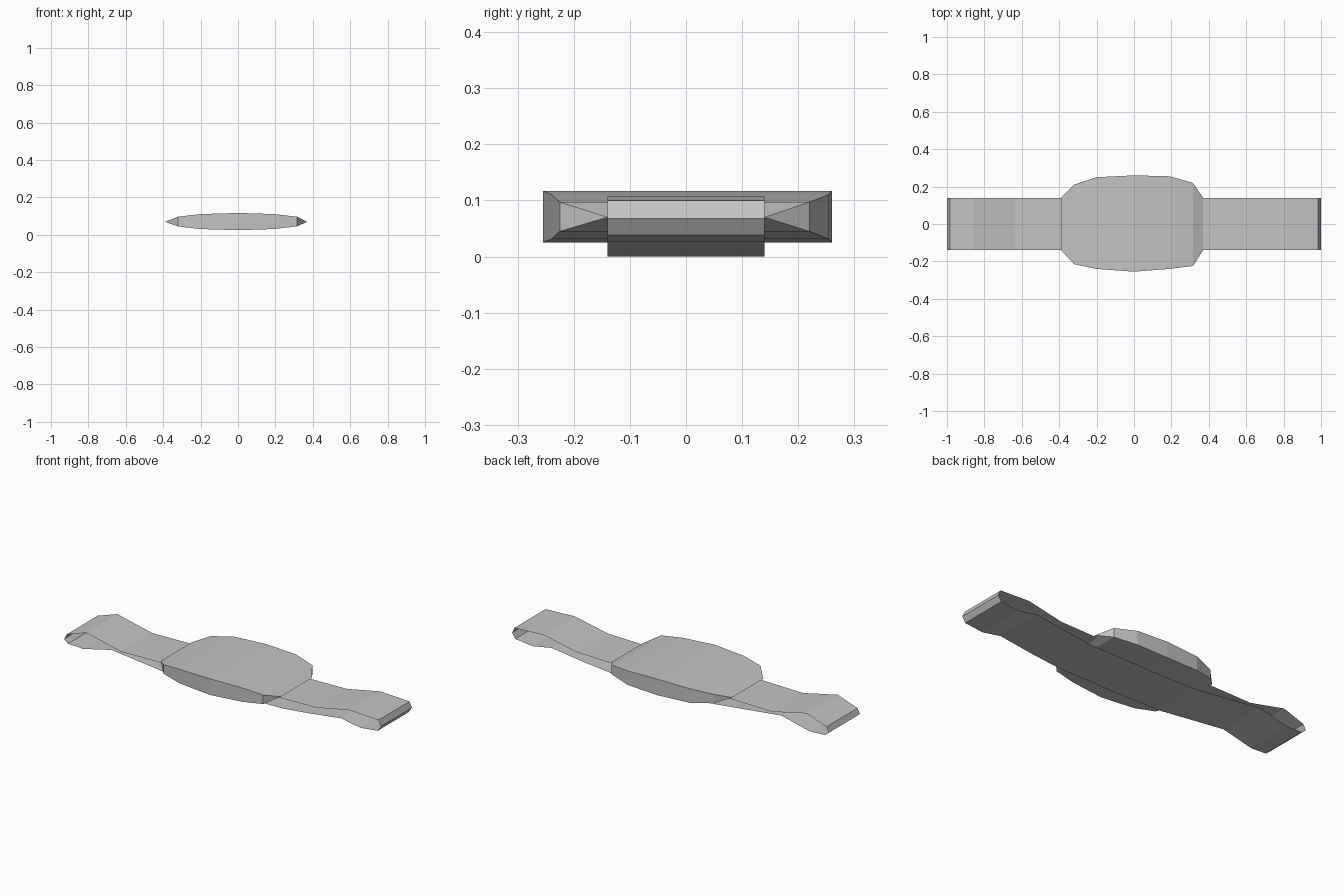
import bpy, bmesh

if "Cube" in bpy.data.objects:
    bpy.data.objects.remove(bpy.data.objects["Cube"], do_unlink=True)

GREY = (0.55, 0.55, 0.55, 1.0)
mat = bpy.data.materials.new("light_grey")
mat.use_nodes = True
mat.diffuse_color = GREY
mat.node_tree.nodes["Principled BSDF"].inputs["Base Color"].default_value = GREY


def loft(name, rings, closed_rings):
    """Bridge neighbouring rings of points with quads."""
    bm = bmesh.new()
    rows = [[bm.verts.new(p) for p in ring] for ring in rings]
    pairs = list(zip(rows, rows[1:]))
    if closed_rings:
        pairs.append((rows[-1], rows[0]))
    for a, b in pairs:
        n = len(a)
        for i in range(n if n > 2 else 1):
            j = (i + 1) % n
            bm.faces.new((a[i], a[j], b[j], b[i]))
    bmesh.ops.remove_doubles(bm, verts=bm.verts, dist=0.0005)
    if not closed_rings:
        bmesh.ops.recalc_face_normals(bm, faces=bm.faces)
    me = bpy.data.meshes.new(name)
    bm.to_mesh(me)
    bm.free()
    me.materials.append(mat)
    ob = bpy.data.objects.new(name, me)
    bpy.context.collection.objects.link(ob)
    return ob


# Long band: side profile swept across the width, open at both sides
HALF_WIDTH = 0.14
top = [(0.985, 0.1), (0.8, 0.108), (0.59, 0.066), (0.38, 0.062),
       (-0.4, 0.06), (-0.64, 0.056), (-0.86, 0.105), (-0.985, 0.062)]
bottom = [(-1.0, 0.032), (-0.975, 0.012), (-0.88, 0.008), (-0.7, 0.05),
          (-0.28, 0.003), (0.0, 0.0), (0.38, 0.005), (0.55, 0.022),
          (0.75, 0.048), (0.87, 0.026), (0.98, 0.038), (1.0, 0.068)]
loft("long_band", [[(x, -HALF_WIDTH, z), (x, HALF_WIDTH, z)] for x, z in top + bottom], True)

# Central lens-shaped body: x, front y, back y, lower z, upper z
stations = [(-0.39, -0.14, 0.14, 0.07, 0.07),
            (-0.32, -0.215, 0.21, 0.045, 0.097),
            (-0.2, -0.24, 0.25, 0.031, 0.111),
            (0.0, -0.255, 0.26, 0.025, 0.117),
            (0.19, -0.24, 0.255, 0.031, 0.111),
            (0.315, -0.225, 0.22, 0.045, 0.097),
            (0.37, -0.14, 0.14, 0.07, 0.07)]
loft("central_body", [[(x, f, lo), (x, b, lo), (x, b, hi), (x, f, hi)]
                      for x, f, b, lo, hi in stations], False)
